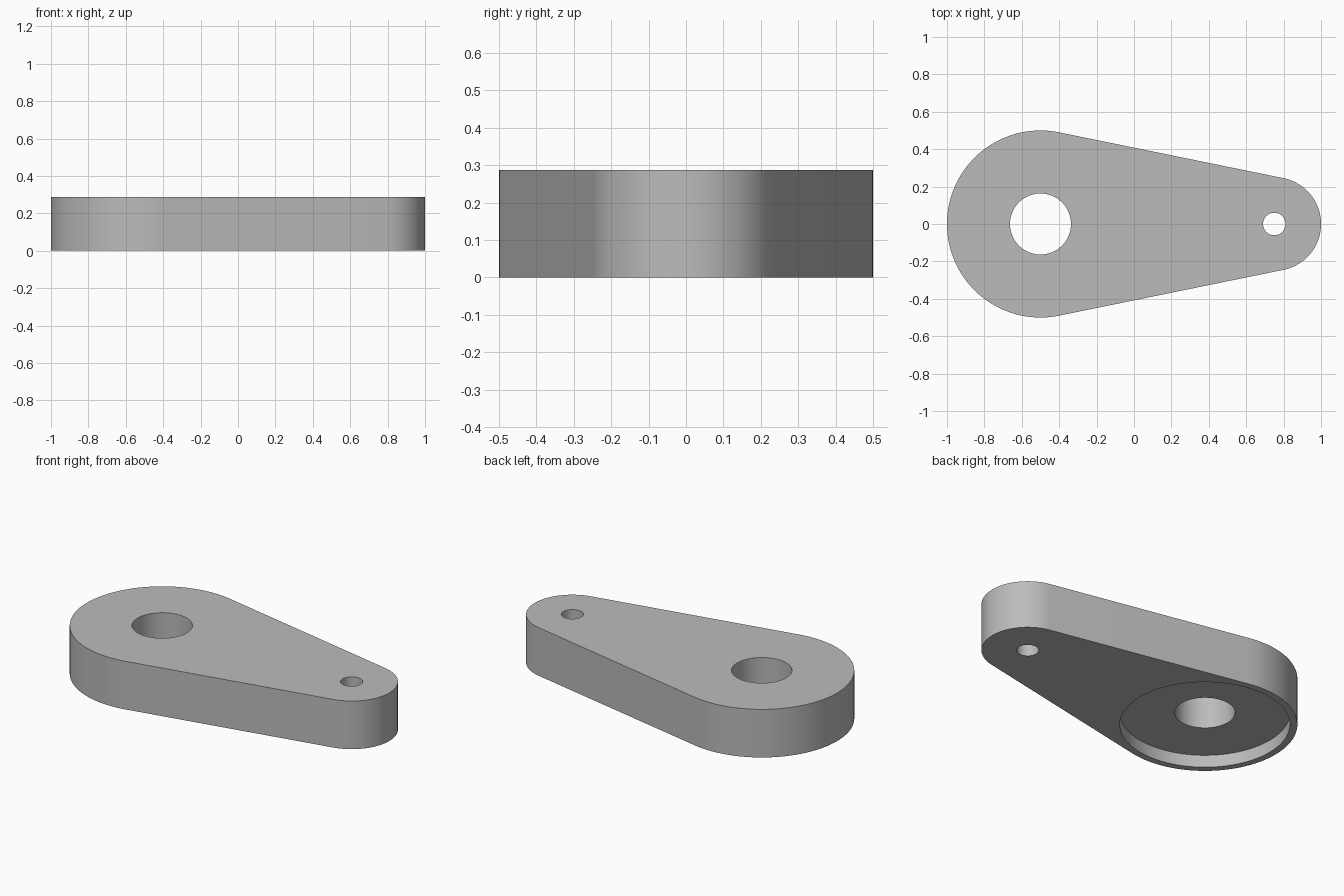
import bpy
import bmesh
from math import acos, cos, sin, pi, radians

HEIGHT = 0.287
BIG_X, BIG_R = -0.5, 0.5
SMALL_X, SMALL_R = 0.75, 0.25

cube = bpy.data.objects.get("Cube")
if cube:
    bpy.data.objects.remove(cube, do_unlink=True)

grey = bpy.data.materials.new("plain grey")
grey.use_nodes = True
colour = (0.5, 0.5, 0.5, 1)
grey.diffuse_color = colour
grey.node_tree.nodes["Principled BSDF"].inputs["Base Color"].default_value = colour


def arc(cx, r, start, end, steps):
    angles = [start + (end - start) * i / steps for i in range(steps + 1)]
    return [(cx + r * cos(a), r * sin(a)) for a in angles]


def prism(name, outline, z0, z1):
    """Solid made by raising a closed outline from z0 to z1."""
    bm = bmesh.new()
    face = bm.faces.new([bm.verts.new((x, y, z0)) for x, y in outline])
    raised = bmesh.ops.extrude_face_region(bm, geom=[face], use_keep_orig=True)
    top = [v for v in raised["geom"] if isinstance(v, bmesh.types.BMVert)]
    bmesh.ops.translate(bm, verts=top, vec=(0, 0, z1 - z0))
    bmesh.ops.recalc_face_normals(bm, faces=bm.faces)
    mesh = bpy.data.meshes.new(name)
    bm.to_mesh(mesh)
    bm.free()
    mesh.materials.append(grey)
    obj = bpy.data.objects.new(name, mesh)
    bpy.context.collection.objects.link(obj)
    return obj


# Tapered arm: two round ends joined by tangent sides
t = acos((BIG_R - SMALL_R) / (SMALL_X - BIG_X))
outline = arc(SMALL_X, SMALL_R, -t, t, 48) + arc(BIG_X, BIG_R, t, 2 * pi - t, 96)
arm = prism("tapered_arm", outline, 0, HEIGHT)

# Shaft hole, pin hole and the round recess underneath
for name, x, r, depth in (
    ("recess_cutter", BIG_X, 0.46, 0.074),
    ("shaft_hole_cutter", BIG_X, 0.163, HEIGHT + 0.1),
    ("pin_hole_cutter", SMALL_X, 0.06, HEIGHT + 0.1),
):
    cutter = prism(name, arc(x, r, 0, 2 * pi, 96)[:-1], -0.1, depth)
    cutter.hide_render = True
    bpy.context.view_layer.objects.active = arm
    cut = arm.modifiers.new(name, "BOOLEAN")
    cut.operation = "DIFFERENCE"
    cut.solver = "EXACT"
    cut.object = cutter
    bpy.ops.object.modifier_apply(modifier=cut.name)
    bpy.data.objects.remove(cutter, do_unlink=True)

# Smooth walls with crisp rims
bpy.ops.object.select_all(action="DESELECT")
arm.select_set(True)
bpy.context.view_layer.objects.active = arm
bpy.ops.object.shade_smooth_by_angle(angle=radians(30))
